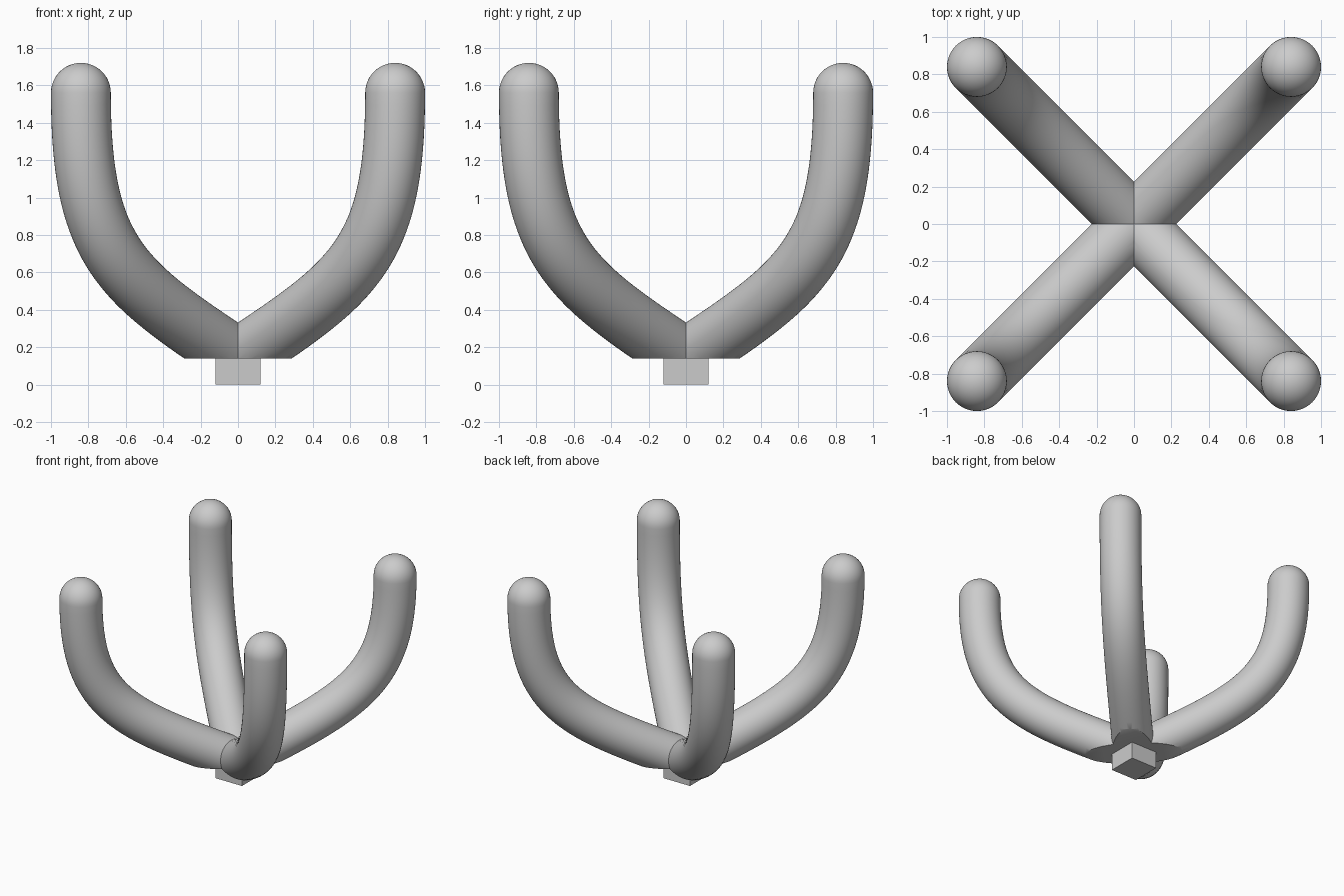
import bpy, bmesh
from math import pi, sin, cos
from mathutils import Vector

if "Cube" in bpy.data.objects:
    bpy.data.objects.remove(bpy.data.objects["Cube"])

R, BASE, SEG = 0.16, 0.14, 48
SIDE = Vector((1, -1, 0)).normalized()

# Arm centre line: a Bezier in the diagonal plane (d = x = y, with height z)
P = [Vector((d, d, z)) for d, z in [(0, BASE), (0.62, 0.55), (0.84, 0.70), (0.84, 1.56)]]


def bezier(t):
    u = 1 - t
    pos = P[0]*u**3 + P[1]*3*u*u*t + P[2]*3*u*t*t + P[3]*t**3
    tan = (P[1]-P[0])*u*u + (P[2]-P[1])*2*u*t + (P[3]-P[2])*t*t
    return pos, tan.normalized()


# Rings: straight root, curved body, hemispherical tip
start, tan0 = bezier(0)
rings = [(start - tan0*0.6, tan0, R)]
rings += [(*bezier(i/40), R) for i in range(41)]
end, up = bezier(1)
for i in range(1, 12):
    a = i/12*pi/2
    rings.append((end + up*R*sin(a), up, R*cos(a)))

bm = bmesh.new()
loops = []
for pos, tan, rad in rings:
    nor = SIDE.cross(tan)
    loops.append([bm.verts.new(pos + (SIDE*cos(2*pi*k/SEG) + nor*sin(2*pi*k/SEG))*rad)
                  for k in range(SEG)])
for a, b in zip(loops, loops[1:]):
    for k in range(SEG):
        n = (k+1) % SEG
        bm.faces.new((a[k], a[n], b[n], b[k]))
tip = bm.verts.new(end + up*R)
for k in range(SEG):
    bm.faces.new((loops[-1][k], loops[-1][(k+1) % SEG], tip))


def cut(co, no):
    geom = bm.verts[:] + bm.edges[:] + bm.faces[:]
    res = bmesh.ops.bisect_plane(bm, geom=geom, dist=1e-6, plane_co=co, plane_no=no, clear_inner=True)
    return [e for e in res['geom_cut'] if isinstance(e, bmesh.types.BMEdge)]


# Flat underside, then trim to one quadrant for mirroring
edges = cut((0, 0, BASE), (0, 0, 1))
bmesh.ops.contextual_create(bm, geom=edges)
cut((0, 0, 0), (1, 0, 0))
cut((0, 0, 0), (0, 1, 0))
bmesh.ops.recalc_face_normals(bm, faces=bm.faces[:])
if tip.link_faces[0].normal.z < 0:
    bmesh.ops.reverse_faces(bm, faces=bm.faces[:])
me = bpy.data.meshes.new("hook_arms")
bm.to_mesh(me)
bm.free()
arms = bpy.data.objects.new("hook_arms", me)
bpy.context.collection.objects.link(arms)
mirror = arms.modifiers.new("mirror", 'MIRROR')
mirror.use_axis = (True, True, False)
bpy.context.view_layer.objects.active = arms
arms.select_set(True)
bpy.ops.object.modifier_apply(modifier="mirror")
bpy.ops.object.shade_smooth_by_angle(angle=0.6)

# Square mounting peg under the arms
bpy.ops.mesh.primitive_cube_add(size=1, location=(0, 0, 0.09))
peg = bpy.context.object
peg.name = "mounting_peg"
peg.scale = (0.24, 0.24, 0.18)
